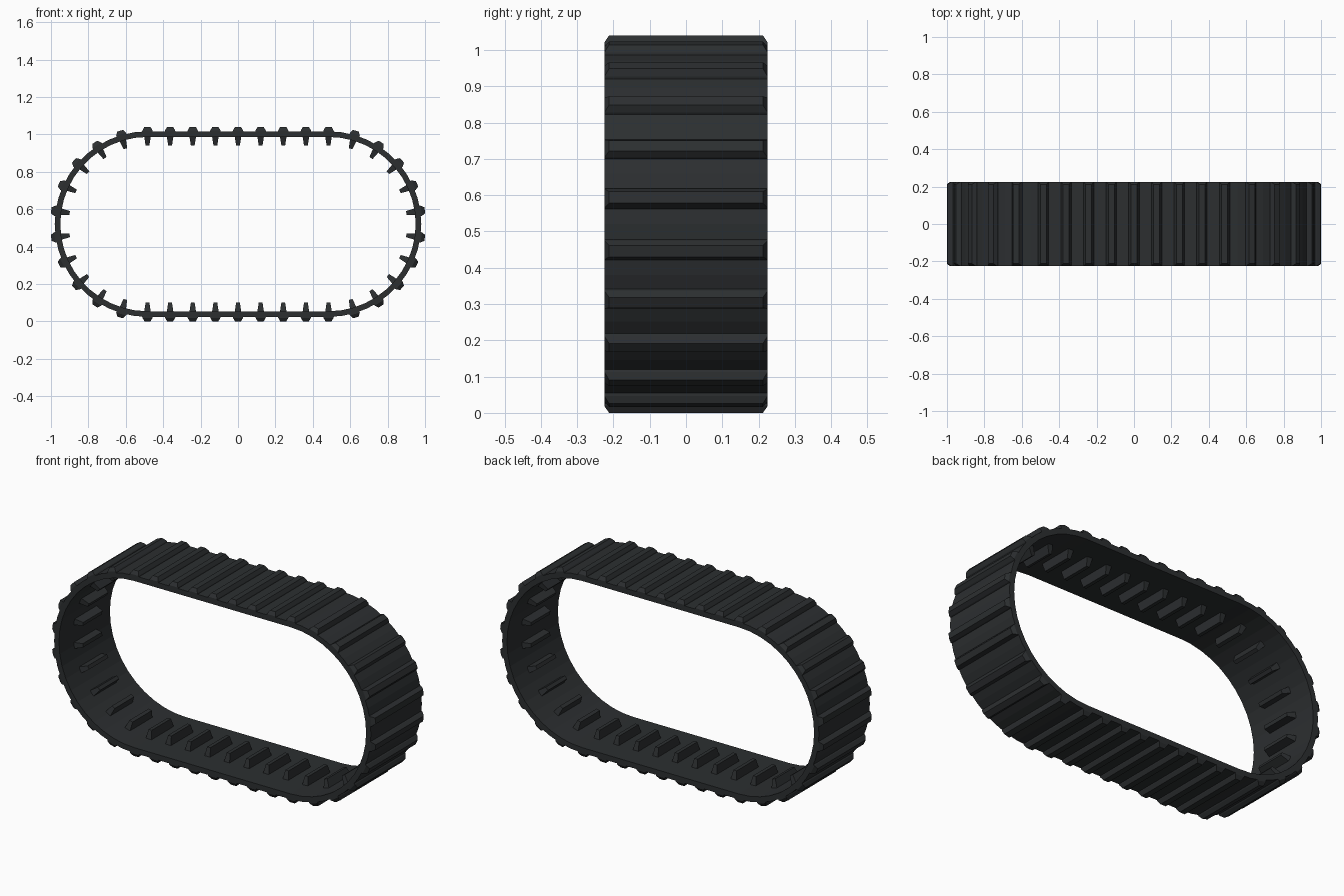
import bpy, bmesh, math
from mathutils import Matrix, Vector

if "Cube" in bpy.data.objects:
    bpy.data.objects.remove(bpy.data.objects["Cube"])

CX, CZ = 0.484, 0.52        # end-arc centre offset and track centre height
R_OUT, R_IN, R_TIP, R_TOOTH = 0.496, 0.466, 0.52, 0.42
HALF_W = 0.225
ARC_LUGS, FLAT_LUGS = 10, 9

rubber = bpy.data.materials.new("rubber")
rubber.diffuse_color = (0.025, 0.028, 0.03, 1)
rubber.use_nodes = True
rubber.node_tree.nodes["Principled BSDF"].inputs["Base Color"].default_value = rubber.diffuse_color


def finish(name, bm):
    bmesh.ops.recalc_face_normals(bm, faces=bm.faces)
    me = bpy.data.meshes.new(name)
    bm.to_mesh(me)
    bm.free()
    me.materials.append(rubber)
    ob = bpy.data.objects.new(name, me)
    bpy.context.collection.objects.link(ob)
    return ob


def loft(bm, rings, mat):
    """Rectangular sections (radius, half thickness, half width) lofted outward."""
    vs = []
    for r, t, w in rings:
        vs.append([bm.verts.new(mat @ Vector(p)) for p in
                   ((-t, -w, r), (t, -w, r), (t, w, r), (-t, w, r))])
    for a, b in zip(vs, vs[1:]):
        for i in range(4):
            j = (i + 1) % 4
            bm.faces.new((a[i], a[j], b[j], b[i]))
    bm.faces.new(vs[0])
    bm.faces.new(vs[-1])


# Stations around the loop: (arc centre x, angle from vertical)
def arc(sign, n):
    start = 0 if sign > 0 else math.pi
    return [(sign * CX, start + math.pi * i / n) for i in range(n + 1)]


# Belt: stadium loop with a rectangular section
bm = bmesh.new()
rings = []
for cx, a in arc(1, 22) + arc(-1, 22):
    s, c = math.sin(a), math.cos(a)
    rings.append([bm.verts.new((cx + r * s, y, CZ + r * c)) for r, y in
                  ((R_OUT, -HALF_W), (R_OUT, HALF_W), (R_IN, HALF_W), (R_IN, -HALF_W))])
for k, a in enumerate(rings):
    b = rings[(k + 1) % len(rings)]
    for i in range(4):
        j = (i + 1) % 4
        bm.faces.new((a[i], a[j], b[j], b[i]))
finish("track_belt", bm)

# Evenly spaced link positions on the straights and the end arcs
links = []
for sign in (1, -1):
    links += arc(sign, ARC_LUGS + 1)[1:-1]
for i in range(FLAT_LUGS):
    x = -CX + 2 * CX * i / (FLAT_LUGS - 1)
    links += [(x, 0), (x, math.pi)]

# Outer tread lugs and inner guide teeth
lugs, teeth = bmesh.new(), bmesh.new()
for x, a in links:
    m = Matrix.Translation((x, 0, CZ)) @ Matrix.Rotation(a, 4, 'Y')
    loft(lugs, [(R_OUT - 0.012, 0.031, HALF_W), (R_OUT + 0.005, 0.027, HALF_W),
                (R_TIP, 0.016, HALF_W - 0.013)], m)
    loft(teeth, [(R_TOOTH, 0.010, 0.085), (R_IN + 0.005, 0.018, 0.1)], m)
finish("tread_lugs", lugs)
finish("guide_teeth", teeth)
